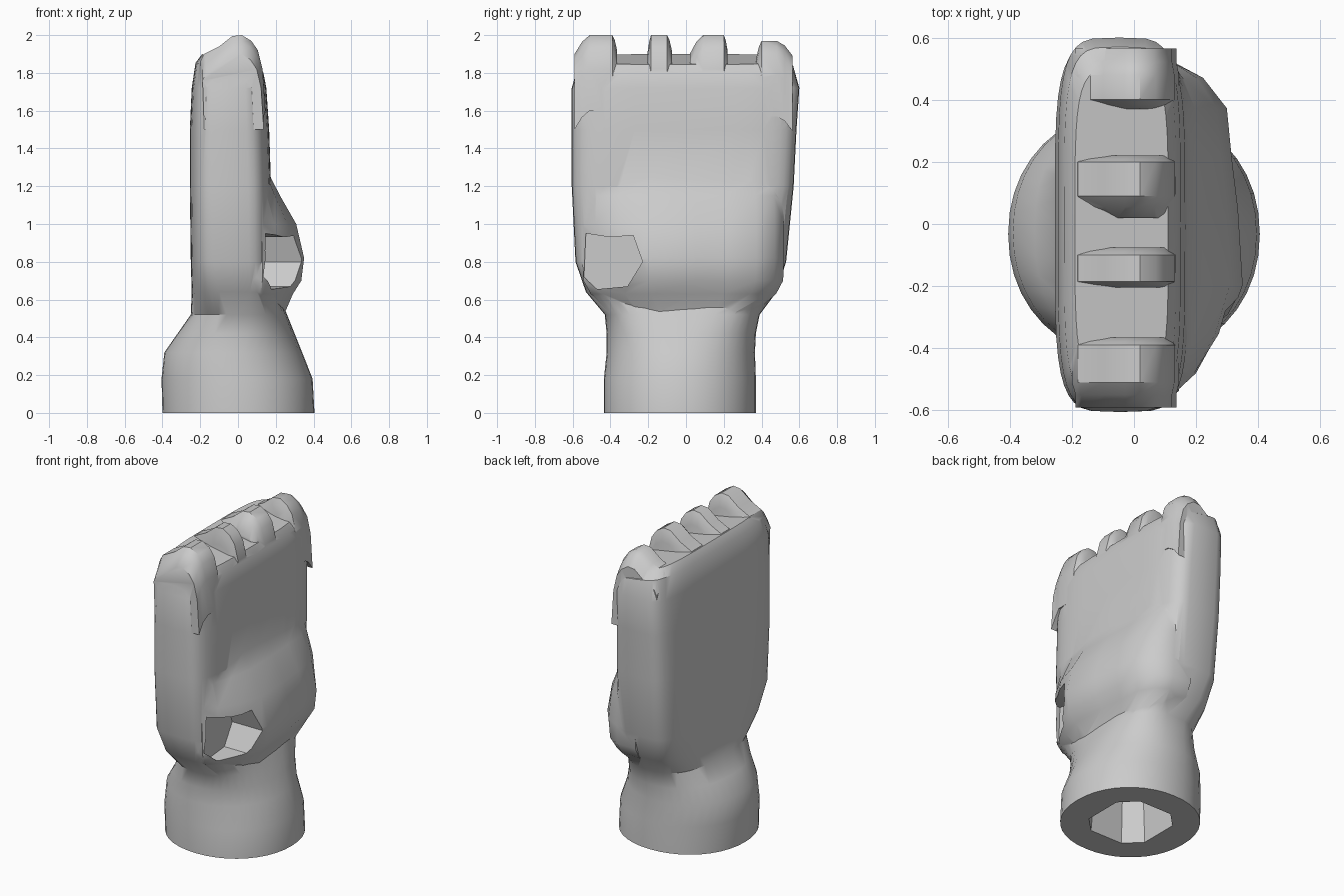
import bpy, bmesh, math

if "Cube" in bpy.data.objects:
    bpy.data.objects.remove(bpy.data.objects["Cube"])

grey = bpy.data.materials.new("plain grey")
grey.diffuse_color = (0.6, 0.6, 0.6, 1)
grey.use_nodes = True
grey.node_tree.nodes["Principled BSDF"].inputs["Base Color"].default_value = grey.diffuse_color


def loft(name, rings):
    """Closed skin through rings of equal point count."""
    bm = bmesh.new()
    vr = [[bm.verts.new(p) for p in r] for r in rings]
    n = len(vr[0])
    for a, b in zip(vr, vr[1:]):
        for i in range(n):
            j = (i + 1) % n
            bm.faces.new((a[i], a[j], b[j], b[i]))
    bm.faces.new(vr[0][::-1])
    bm.faces.new(vr[-1])
    bmesh.ops.recalc_face_normals(bm, faces=bm.faces)
    me = bpy.data.meshes.new(name)
    bm.to_mesh(me)
    bm.free()
    ob = bpy.data.objects.new(name, me)
    bpy.context.collection.objects.link(ob)
    me.materials.append(grey)
    return ob


def oval(z, x0, x1, y0, y1, e, tilt=0, n=40):
    """Superellipse ring; e=2 is an ellipse, larger is boxier."""
    pts = []
    for i in range(n):
        t = 2 * math.pi * i / n
        c, s = math.cos(t), math.sin(t)
        x = (x0 + x1) / 2 + (x1 - x0) / 2 * math.copysign(abs(c) ** (2 / e), c)
        y = (y0 + y1) / 2 + (y1 - y0) / 2 * math.copysign(abs(s) ** (2 / e), s)
        pts.append((x, y, z - tilt * x))
    return pts


# wrist and palm slab
hand = loft("hand", [oval(*r) for r in [
    (0.00, -0.40, 0.405, -0.435, 0.37, 2.1),
    (0.18, -0.405, 0.395, -0.435, 0.37, 2.1),
    (0.32, -0.39, 0.34, -0.42, 0.365, 2.1),
    (0.42, -0.32, 0.30, -0.42, 0.37, 2.3),
    (0.52, -0.25, 0.26, -0.43, 0.39, 2.7),
    (0.64, -0.245, 0.21, -0.53, 0.48, 3.6),
    (0.80, -0.25, 0.18, -0.585, 0.53, 4.5),
    (1.20, -0.255, 0.175, -0.605, 0.57, 4.5),
    (1.50, -0.255, 0.165, -0.605, 0.585, 4.5),
    (1.72, -0.245, 0.15, -0.605, 0.60, 4.5),
    (1.82, -0.225, 0.135, -0.575, 0.57, 4.5, 0.15),
    (1.865, -0.19, 0.11, -0.51, 0.50, 4.5, 0.18)]])

# heel of the palm and thumb bulge
outline = [(0.0, -0.56), (0.13, -0.56), (0.21, -0.49), (0.29, -0.36), (0.345, -0.2),
           (0.33, 0.05), (0.31, 0.22), (0.295, 0.38), (0.22, 0.48), (0.13, 0.53), (0.0, 0.53)]
bulge = loft("palm_heel", [
    [(0.1 + (x - 0.1) * f if x > 0.1 else x, y * w, z) for x, y in outline]
    for z, f, w in [(0.5, 0.55, 0.62), (0.63, 0.78, 0.9), (0.70, 0.96, 0.97), (0.82, 1.02, 0.98),
                    (1.0, 0.85, 0.98), (1.15, 0.5, 0.97), (1.27, 0.25, 0.95)]])

# finger knuckles along the top
profile = [(-0.19, 1.6), (-0.2, 1.86), (-0.18, 1.9), (-0.1, 1.94), (-0.03, 1.995), (0.02, 2.0),
           (0.07, 1.97), (0.105, 1.92), (0.13, 1.82), (0.145, 1.6)]
knuckles = []
for y0, y1, d0, d1, top in [(-0.51, -0.39, 0.08, 0.025, 2.0), (-0.185, -0.10, 0.02, 0.025, 2.0),
                            (0.09, 0.20, 0.07, 0.02, 2.0), (0.40, 0.48, 0.03, 0.085, 1.97)]:
    def side(y, drop):
        return [(x * (0.94 if drop else 1), y, z - drop - (2.0 - top)) for x, z in profile]
    knuckles.append(loft("knuckle", [side(y0 - d0, 0.1), side(y0 - d0 * 0.5, 0.035), side(y0, 0),
                                     side(y1, 0), side(y1 + d1 * 0.5, 0.025), side(y1 + d1, 0.08)]))

# cutters: thumb pocket and hollow in the wrist
hole = [(-0.54, 0.72), (-0.47, 0.655), (-0.31, 0.67), (-0.23, 0.80), (-0.28, 0.94),
        (-0.40, 0.93), (-0.53, 0.95)]
pocket = loft("pocket_cutter", [[(x, y, z) for y, z in hole] for x in (0.12, 0.6)])
socket = loft("socket_cutter", [[(x * s, y * s - 0.03, z) for x, y in
              [(-0.22, -0.13), (-0.12, -0.23), (0.12, -0.23), (0.22, -0.13),
               (0.22, 0.13), (0.12, 0.23), (-0.12, 0.23), (-0.22, 0.13)]]
              for z, s in [(-0.1, 1), (0.5, 0.8)]])

# merge the parts into one skin, then cut the hollows
for part, op in [(bulge, "UNION")] + [(k, "UNION") for k in knuckles] + \
                [(pocket, "DIFFERENCE"), (socket, "DIFFERENCE")]:
    m = hand.modifiers.new(part.name, "BOOLEAN")
    m.operation, m.object, m.solver = op, part, "EXACT"
bpy.context.view_layer.objects.active = hand
hand.select_set(True)
for m in list(hand.modifiers):
    bpy.ops.object.modifier_apply(modifier=m.name)
for ob in [bulge, pocket, socket] + knuckles:
    bpy.data.objects.remove(ob)
bpy.ops.object.shade_smooth_by_angle(angle=math.radians(35))
